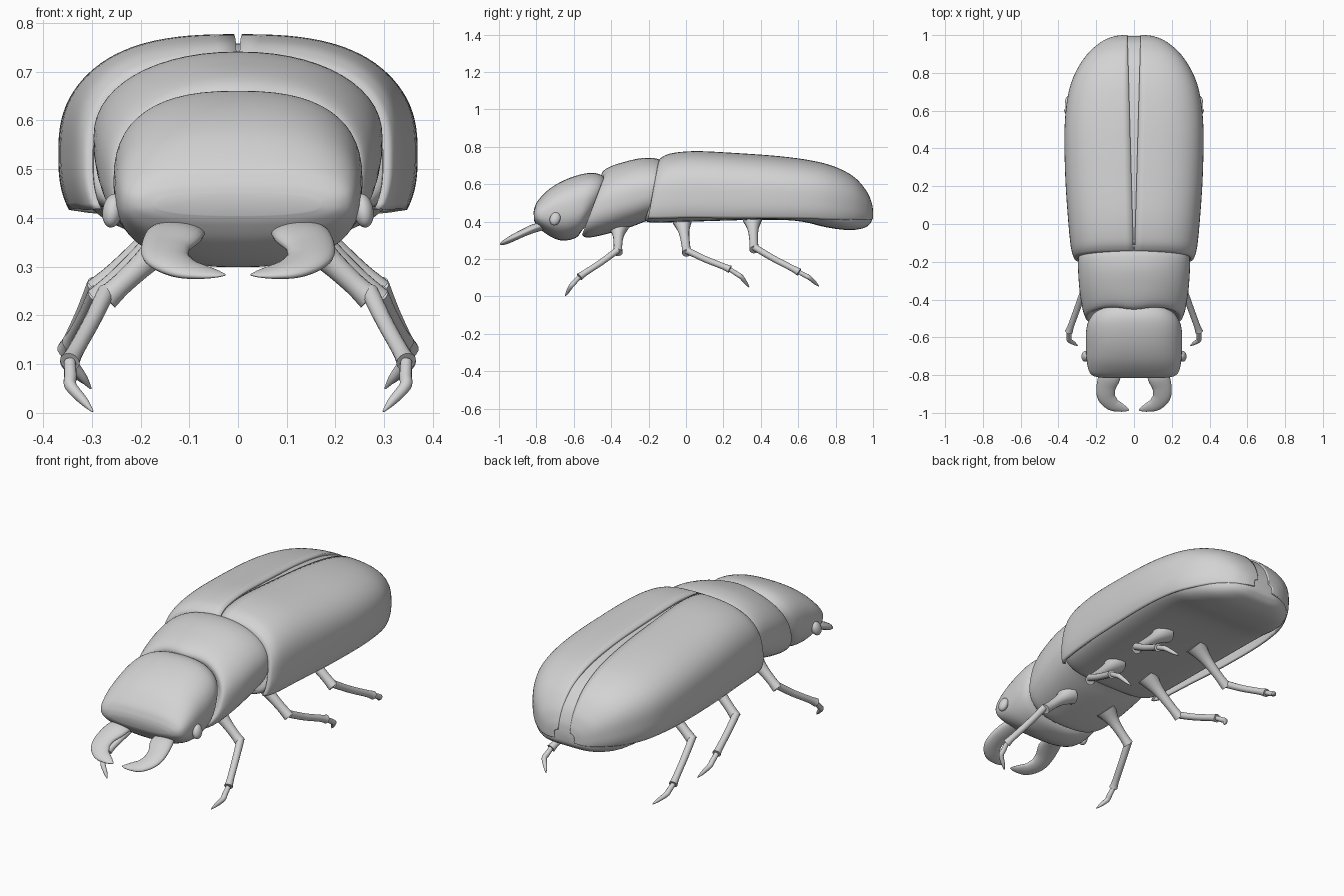
import bpy, bmesh, math
from mathutils import Vector

if "Cube" in bpy.data.objects:
    bpy.data.objects.remove(bpy.data.objects["Cube"])

shell_grey = bpy.data.materials.new("shell_grey")
shell_grey.diffuse_color = (0.65, 0.65, 0.65, 1)
shell_grey.use_nodes = True
shell_grey.node_tree.nodes["Principled BSDF"].inputs["Base Color"].default_value = shell_grey.diffuse_color


def spline(pts, steps):
    """Catmull-Rom through tuples of any length."""
    p = [pts[0]] + list(pts) + [pts[-1]]
    out = []
    for i in range(1, len(p) - 2):
        for s in range(steps):
            t = s / steps
            out.append([0.5 * (2 * b + (c - a) * t + (2 * a - 5 * b + 4 * c - d) * t * t
                        + (3 * b - a - 3 * c + d) * t ** 3)
                        for a, b, c, d in zip(*p[i - 1:i + 3])])
    out.append(list(pts[-1]))
    return out


def skin(name, rings, closed=True, angle=40):
    """Bridge rings of points into a smooth surface, capped when closed."""
    bm = bmesh.new()
    rows = [[bm.verts.new(co) for co in r] for r in rings]
    n = len(rows[0])
    for a, b in zip(rows, rows[1:]):
        for i in range(n if closed else n - 1):
            j = (i + 1) % n
            bm.faces.new((a[i], a[j], b[j], b[i]))
    if closed:
        bm.faces.new(rows[0])
        bm.faces.new(rows[-1])
    bmesh.ops.recalc_face_normals(bm, faces=bm.faces)
    me = bpy.data.meshes.new(name)
    bm.to_mesh(me)
    bm.free()
    me.materials.append(shell_grey)
    ob = bpy.data.objects.new(name, me)
    bpy.context.collection.objects.link(ob)
    bpy.ops.object.select_all(action='DESELECT')
    bpy.context.view_layer.objects.active = ob
    ob.select_set(True)
    bpy.ops.object.shade_smooth_by_angle(angle=math.radians(angle))
    return ob


def spow(v, e):
    return math.copysign(abs(v) ** e, v)


def section(st, t, n):
    """Point at angle t on a tilted superellipse (y_top, z_top, y_bottom, z_bottom, half_width)."""
    yt, zt, yb, zb, w = st
    f = (1 + spow(math.sin(t), 2 / n)) / 2
    return (w * spow(math.cos(t), 2 / n), yb + (yt - yb) * f, zb + (zt - zb) * f)


def body(name, stations, n, n_low=None, count=56, lip=0):
    rings = []
    for k, st in enumerate(spline(stations, 6)):
        ts = [2 * math.pi * i / count for i in range(count)]
        ring = [section(st, t, n if t <= math.pi else (n_low or n)) for t in ts]
        # a lip pushes the top middle of the front edge forward
        push = lip * max(0, 1 - k / 18)
        rings.append([(x, y - (push * math.exp(-(x / 0.09) ** 2) if t < math.pi else 0), z)
                      for (x, y, z), t in zip(ring, ts)])
    return skin(name, rings)


def tube(name, path, flat=1.0, count=14, steps=6):
    """Round or flattened tube along (x, y, z, radius) points."""
    pts = spline(path, steps)
    rings = []
    for i, p in enumerate(pts):
        a, b = pts[max(i - 1, 0)], pts[min(i + 1, len(pts) - 1)]
        d = (Vector(b[:3]) - Vector(a[:3])).normalized()
        side = d.cross(Vector((0, -0.45, 1))).normalized()
        up = side.cross(d)
        r = max(p[3], 0.001)
        rings.append([Vector(p[:3]) + side * r * math.cos(2 * math.pi * k / count)
                      + up * r * flat * math.sin(2 * math.pi * k / count) for k in range(count)])
    return skin(name, rings, angle=50)


# Head, leaning forward with a blunt front
body("head", [
    (-0.43, 0.60, -0.50, 0.40, 0.18), (-0.44, 0.64, -0.55, 0.36, 0.222),
    (-0.49, 0.66, -0.58, 0.32, 0.247), (-0.56, 0.653, -0.62, 0.303, 0.255),
    (-0.65, 0.622, -0.67, 0.30, 0.254), (-0.73, 0.575, -0.72, 0.318, 0.25),
    (-0.79, 0.515, -0.77, 0.352, 0.238), (-0.81, 0.475, -0.80, 0.385, 0.212),
    (-0.815, 0.45, -0.812, 0.405, 0.17)], 2.5)

# Thorax collar
body("thorax", [
    (-0.42, 0.62, -0.53, 0.36, 0.215), (-0.43, 0.66, -0.555, 0.33, 0.247),
    (-0.40, 0.692, -0.52, 0.315, 0.268), (-0.32, 0.722, -0.42, 0.335, 0.286),
    (-0.23, 0.74, -0.30, 0.37, 0.295), (-0.15, 0.735, -0.22, 0.40, 0.295),
    (-0.10, 0.70, -0.15, 0.42, 0.28)], 2.15, 2.7, lip=0.03)

# Abdomen filling the wing cases
body("abdomen", [
    (-0.12, 0.69, -0.22, 0.41, 0.275), (-0.08, 0.735, -0.18, 0.395, 0.318),
    (0.05, 0.758, 0.02, 0.40, 0.338), (0.40, 0.747, 0.40, 0.41, 0.352),
    (0.60, 0.727, 0.60, 0.403, 0.346), (0.75, 0.696, 0.75, 0.37, 0.316),
    (0.87, 0.65, 0.87, 0.355, 0.262), (0.95, 0.578, 0.95, 0.366, 0.185),
    (0.985, 0.51, 0.985, 0.39, 0.115), (0.994, 0.46, 0.994, 0.41, 0.05)], 2.7, 4.2)

# Wing cases: half shells that part slightly toward the rear
cases = [
    (-0.15, 0.715, -0.22, 0.32, 0.298), (-0.135, 0.74, -0.215, 0.31, 0.318),
    (-0.08, 0.765, -0.15, 0.30, 0.335), (0.05, 0.777, 0.02, 0.30, 0.350),
    (0.25, 0.768, 0.25, 0.30, 0.364), (0.50, 0.75, 0.50, 0.305, 0.368),
    (0.68, 0.725, 0.68, 0.31, 0.35), (0.80, 0.692, 0.80, 0.315, 0.311),
    (0.90, 0.638, 0.90, 0.335, 0.247), (0.965, 0.565, 0.965, 0.36, 0.172),
    (0.992, 0.505, 0.992, 0.38, 0.11), (1.0, 0.465, 1.0, 0.40, 0.06)]
N, COUNT = 2.7, 32
low = -math.asin(0.5 ** (N / 2))
for sx, side in ((1, "left"), (-1, "right")):
    rings = []
    for st in spline(cases, 6):
        gap = min(0.003 + 0.032 * (st[0] + 0.15) / 1.15, st[4] * 0.9)
        start = math.acos((max(gap, 0.002) / st[4]) ** (N / 2))
        ring = [section(st, start + (low - start) * i / COUNT, N) for i in range(COUNT + 1)]
        rings.append([(sx * x, y, z) for x, y, z in ring])
    case = skin("wing_case_" + side, rings, closed=False)
    # make the open shell face outward before thickening inward
    if sum(p.normal.z * p.area for p in case.data.polygons) < 0:
        case.data.flip_normals()
    sol = case.modifiers.new("thickness", 'SOLIDIFY')
    sol.thickness = 0.012
    sol.offset = -1

# Legs: (hip, knee, ankle, claw bend, claw tip)
legs = {
    "front": ((0.12, -0.36, 0.375), (0.270, -0.365, 0.235), (0.345, -0.57, 0.105),
              (0.343, -0.615, 0.055), (0.298, -0.645, 0.003)),
    "middle": ((0.10, -0.02, 0.41), (0.290, 0.005, 0.232), (0.340, 0.235, 0.145),
               (0.342, 0.295, 0.105), (0.302, 0.337, 0.05)),
    "hind": ((0.10, 0.355, 0.42), (0.292, 0.365, 0.25), (0.350, 0.605, 0.13),
             (0.350, 0.66, 0.10), (0.305, 0.71, 0.055))}
for sx, side in ((1, "left"), (-1, "right")):
    for name, joints in legs.items():
        hip, knee, ankle, bend, tip = [Vector((sx * j[0], j[1], j[2])) for j in joints]
        tag = name + "_" + side
        tube("thigh_" + tag, [(*hip, 0.055), (*hip.lerp(knee, 0.35), 0.03),
                              (*hip.lerp(knee, 0.75), 0.023), (*knee, 0.026)])
        top = knee + Vector((0, 0, 0.014))
        tube("shin_" + tag, [(*top, 0.018), (*(top.lerp(ankle, 0.4) - Vector((0, 0, 0.004))), 0.017),
                             (*top.lerp(ankle, 0.85), 0.017), (*ankle, 0.021)])
        tube("claw_" + tag, [(*ankle, 0.012), (*ankle.lerp(bend, 0.6), 0.013),
                             (*bend, 0.0125), (*bend.lerp(tip, 0.6), 0.009), (*tip, 0.002)])

    # Curved jaw, flattened and sloping down to the tip
    tube("jaw_" + side, [(sx * x, y, z, r) for x, y, z, r in (
        (0.115, -0.76, 0.375, 0.05), (0.130, -0.81, 0.365, 0.058), (0.148, -0.865, 0.342, 0.051),
        (0.146, -0.915, 0.318, 0.047), (0.115, -0.953, 0.298, 0.039), (0.075, -0.970, 0.289, 0.027),
        (0.045, -0.980, 0.285, 0.015), (0.026, -0.985, 0.283, 0.003))], flat=0.4, count=20)

    # Eye bead on the cheek
    bpy.ops.mesh.primitive_uv_sphere_add(segments=24, ring_count=14, radius=1,
                                         location=(sx * 0.257, -0.70, 0.415),
                                         rotation=(math.radians(-20), -sx * math.radians(10), 0))
    eye = bpy.context.object
    eye.name = "eye_" + side
    eye.scale = (0.021, 0.028, 0.036)
    eye.data.materials.append(shell_grey)
    bpy.ops.object.shade_smooth_by_angle(angle=math.radians(40))
